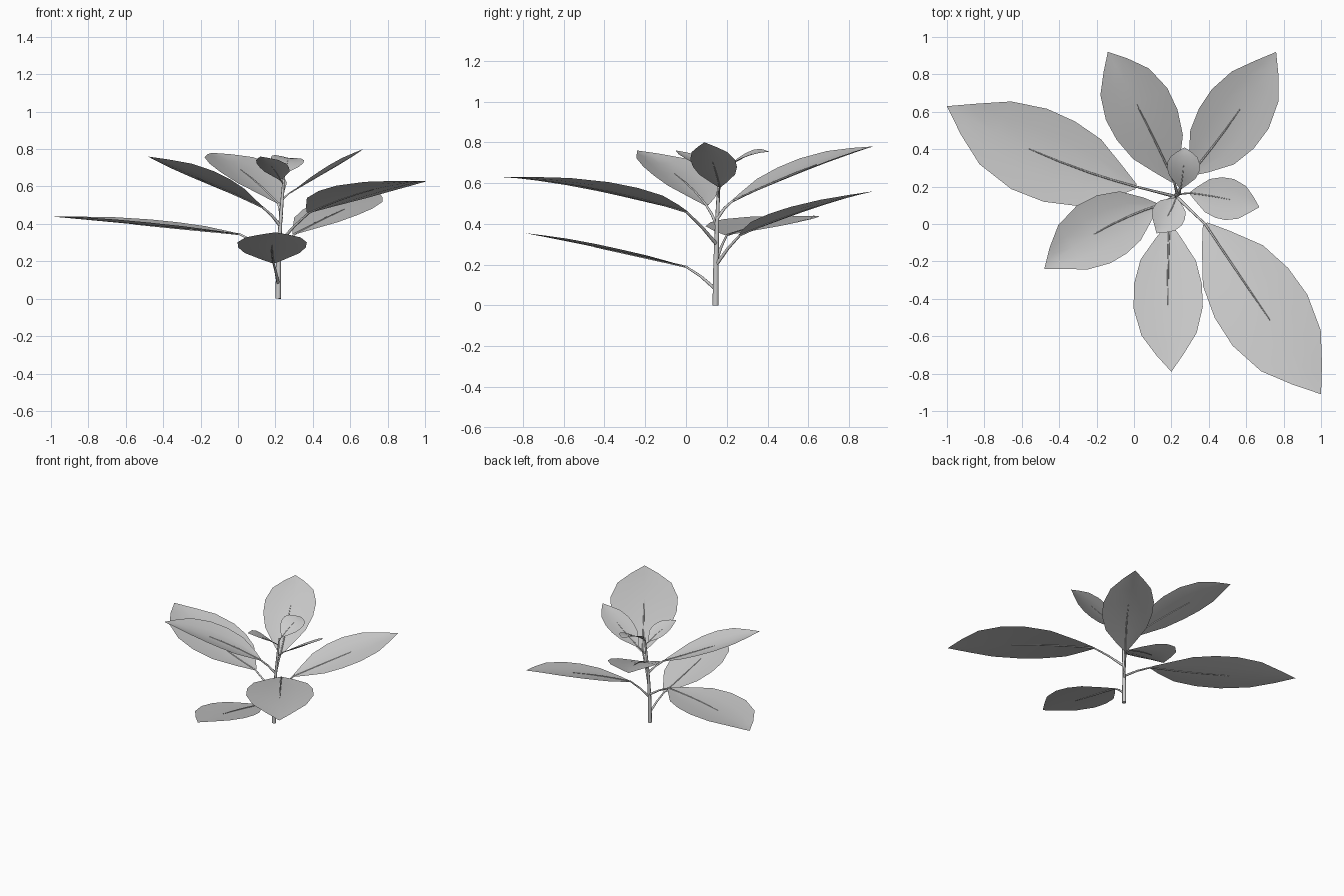
import bpy, bmesh
from mathutils import Vector as V

if "Cube" in bpy.data.objects:
    bpy.data.objects.remove(bpy.data.objects["Cube"])

# Blade outline: (fraction along midrib, fraction of half width)
OUTLINE = [(0, .06), (.09, .36), (.24, .8), (.4, .98), (.56, 1), (.74, .8), (.88, .4), (1, 0)]


def midrib(a, b, c, t):
    """Curve through base, middle and tip."""
    return a * (2 * (t - .5) * (t - 1)) + b * (4 * t * (1 - t)) + c * (2 * t * (t - .5))


def tube(name, pts, radii, sides=1):
    """Tapered round tube along a few points."""
    cu = bpy.data.curves.new(name, 'CURVE')
    cu.dimensions = '3D'
    cu.bevel_depth = 1
    cu.bevel_resolution = sides
    cu.use_fill_caps = True
    sp = cu.splines.new('POLY')
    sp.points.add(len(pts) - 1)
    for p, co, r in zip(sp.points, pts, radii):
        p.co = (*co, 1)
        p.radius = r
    ob = bpy.data.objects.new(name, cu)
    bpy.context.collection.objects.link(ob)


def leaf(name, attach, base, mid, tip, half, cup, roll=0):
    attach, base, mid, tip = V(attach), V(base), V(mid), V(tip)
    # Blade: rows across the midrib, edges lifted by the cup
    bm = bmesh.new()
    rows = []
    for t, w in OUTLINE[:-1]:
        d = midrib(base, mid, tip, t + .02) - midrib(base, mid, tip, t - .02)
        side = V((d.y, -d.x, 0)).normalized()
        c = midrib(base, mid, tip, t)
        rows.append([bm.verts.new(c + side * half * w * s + V((0, 0, w * (cup * s * s + roll * s))))
                     for s in (-1, -.5, 0, .5, 1)])
    for r, q in zip(rows, rows[1:]):
        for i in range(4):
            bm.faces.new((r[i], r[i + 1], q[i + 1], q[i]))
    end = bm.verts.new(tip)
    for i in range(4):
        bm.faces.new((rows[-1][i], rows[-1][i + 1], end))
    for f in bm.faces:
        f.smooth = True
    bm.normal_update()
    me = bpy.data.meshes.new(name)
    bm.to_mesh(me)
    bm.free()
    bpy.context.collection.objects.link(bpy.data.objects.new(name, me))
    # Stalk that runs on as the central vein
    k = min(1, half / .17)
    pts = [attach, attach.lerp(base, .5) + V((0, 0, .008 * k))]
    pts += [midrib(base, mid, tip, t) for t in (0, .12, .24, .4, .56)]
    tube(name + "_stalk", pts, [r * k for r in (.009, .007, .006, .005, .005, .004, .002)])


# Main stem
tube("stem", [(.215, .145, 0), (.217, .147, .2), (.226, .152, .4), (.24, .16, .58), (.246, .165, .67)],
     [.015, .013, .01, .008, .004], 2)

# Lower leaves
leaf("leaf_front", (.215, .145, .08), (.19, 0, .19), (.182, -.4, .277), (.2, -.79, .355), .185, .015)
leaf("leaf_left", (.217, .148, .22), (.01, .2, .345), (-.5, .375, .393), (-1, .63, .44), .235, .025)
leaf("leaf_back_right", (.218, .148, .2), (.3, .265, .345), (.54, .575, .465), (.76, .92, .56), .185, .02, -.015)
leaf("leaf_front_right", (.222, .15, .3), (.38, 0, .46), (.69, -.46, .575), (1, -.91, .63), .242, .02)

# Upper leaves
leaf("leaf_front_left", (.226, .152, .39), (.13, .1, .49), (-.18, -.035, .63), (-.48, -.24, .76), .178, .035)
leaf("leaf_back_left", (.232, .155, .43), (.215, .225, .51), (.035, .6, .675), (-.14, .92, .78), .185, .03)

# Young leaves at the top
leaf("young_leaf_right", (.238, .16, .53), (.3, .165, .58), (.49, .135, .69), (.67, .09, .8), .112, .012)
leaf("young_leaf_front", (.243, .163, .61), (.225, .14, .635), (.185, .05, .7), (.12, -.05, .76), .09, .015)
leaf("young_leaf_back", (.246, .165, .65), (.25, .19, .67), (.265, .31, .737), (.27, .41, .752), .088, .01, -.012)
